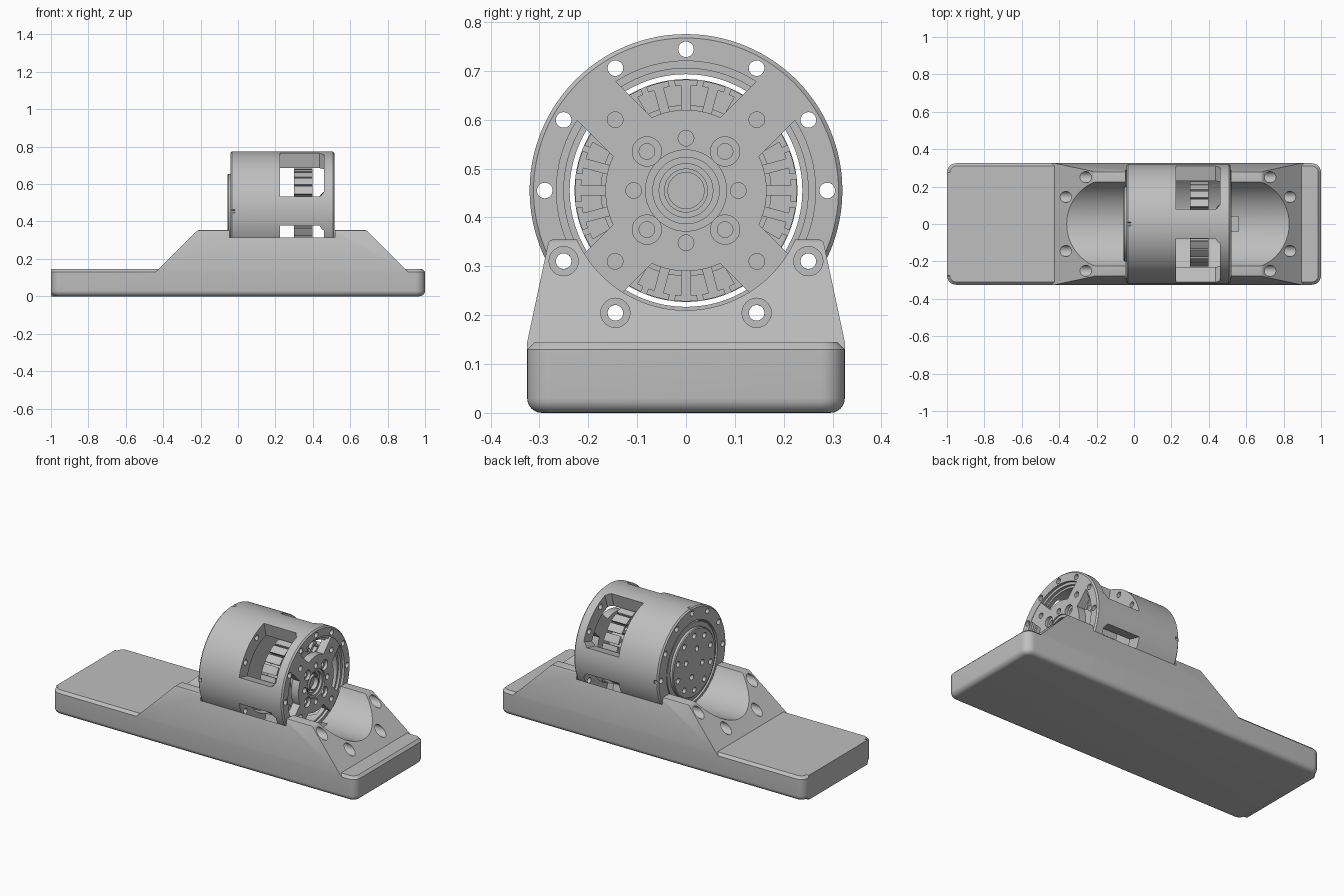
import bpy, bmesh, math
from mathutils import Vector

if "Cube" in bpy.data.objects:
    bpy.data.objects.remove(bpy.data.objects["Cube"])

AXIS_Z = 0.455      # height of the motor axis, which runs along x
BOLT_R = 0.289      # radius of the outer bolt circle

grey = bpy.data.materials.new("plain_grey")
grey.use_nodes = True
grey.diffuse_color = (0.52, 0.52, 0.52, 1)
grey.node_tree.nodes["Principled BSDF"].inputs["Base Color"].default_value = (0.52, 0.52, 0.52, 1)


def make(name, bm):
    bmesh.ops.remove_doubles(bm, verts=bm.verts, dist=1e-5)
    bmesh.ops.recalc_face_normals(bm, faces=bm.faces)
    mesh = bpy.data.meshes.new(name)
    bm.to_mesh(mesh)
    bm.free()
    mesh.materials.append(grey)
    obj = bpy.data.objects.new(name, mesh)
    bpy.context.collection.objects.link(obj)
    return obj


def activate(obj):
    bpy.ops.object.select_all(action='DESELECT')
    obj.select_set(True)
    bpy.context.view_layer.objects.active = obj


def cut(obj, bm):
    """Subtract the solids in bm from obj."""
    cutter = make("cutter", bm)
    cutter.hide_render = True
    mod = obj.modifiers.new("cut", 'BOOLEAN')
    mod.operation, mod.solver, mod.object = 'DIFFERENCE', 'EXACT', cutter
    activate(obj)
    bpy.ops.object.modifier_apply(modifier=mod.name)
    bpy.data.objects.remove(cutter)


def polar(r, degrees):
    a = math.radians(degrees)
    return r * math.cos(a), r * math.sin(a)


def skin(bm, loops, caps=True):
    """Bridge equal loops of points into a solid."""
    rows = [[bm.verts.new(p) for p in loop] for loop in loops]
    for a, b in zip(rows, rows[1:]):
        for i in range(len(a)):
            j = (i + 1) % len(a)
            bm.faces.new((a[i], a[j], b[j], b[i]))
    if caps:
        bm.faces.new(rows[0])
        bm.faces.new(rows[-1])


def lathe(bm, profile, y=0, z=0, n=24):
    """Turn a closed (x, radius) profile about an axis along x."""
    rows = []
    for x, r in profile:
        ring = [polar(r, 360 * i / n) for i in range(n)]
        rows.append([bm.verts.new((x, y + u, AXIS_Z + z + v)) for u, v in ring])
    for k, row in enumerate(rows):
        nxt = (k + 1) % len(rows)
        if profile[k][1] == 0 and profile[nxt][1] == 0:
            continue
        for i in range(n):
            j = (i + 1) % n
            bm.faces.new((row[i], row[j], rows[nxt][j], rows[nxt][i]))


def rod(bm, x0, x1, r, y=0, z=0, n=24):
    lathe(bm, [(x0, 0), (x0, r), (x1, r), (x1, 0)], y, z, n)


def box(bm, lo, hi):
    skin(bm, [[(x, lo[1], lo[2]), (x, hi[1], lo[2]), (x, hi[1], hi[2]), (x, lo[1], hi[2])]
              for x in (lo[0], hi[0])])


# Base slab: rounded corners, rounded underside, chamfered top rim
bm = bmesh.new()
box(bm, (-1, -0.325, 0), (1, 0.325, 0.145))
upright = [e for e in bm.edges if abs(e.verts[0].co.z - e.verts[1].co.z) > 0.1]
bmesh.ops.bevel(bm, geom=upright, offset=0.05, segments=8, profile=0.5, affect='EDGES')
for height, size, steps in ((0, 0.03, 6), (0.145, 0.015, 1)):
    rim = [e for e in bm.edges if all(abs(v.co.z - height) < 1e-4 for v in e.verts)]
    bmesh.ops.bevel(bm, geom=rim, offset=size, segments=steps, profile=0.5, affect='EDGES')
base = make("base", bm)

# Cradle: sloped block that carries the motor
bm = bmesh.new()
levels = ((0.13, 0.325), (0.145, 0.325), (0.355, 0.28))
skin(bm, [[(z - 0.57, -w, z), (1.04 - z, -w, z), (1.04 - z, w, z), (z - 0.57, w, z)]
          for z, w in levels])
crest = [e for e in bm.edges if all(v.co.z > 0.35 for v in e.verts)]
bmesh.ops.bevel(bm, geom=crest, offset=0.008, segments=2, profile=0.5, affect='EDGES')
cradle = make("cradle", bm)

# Cradle groove, motor seat, cable slot and counterbored screw holes
bm = bmesh.new()
lathe(bm, [(-1.2, 0), (-1.2, 0.245), (-0.045, 0.245), (-0.045, 0.321),
           (0.518, 0.321), (0.518, 0.245), (1.2, 0.245), (1.2, 0)], n=128)
cut(cradle, bm)
bm = bmesh.new()
box(bm, (0.5, -0.04, 0.16), (0.56, 0.04, 0.3))
cut(cradle, bm)
bm = bmesh.new()
for angle in (210, 240, 300, 330):
    y, z = polar(BOLT_R, angle)
    lathe(bm, [(-1.2, 0), (-1.2, 0.03), (-0.17, 0.03), (-0.17, 0.016),
               (0.64, 0.016), (0.64, 0.03), (1.2, 0.03), (1.2, 0)], y, z)
cut(cradle, bm)

# Motor shell with stepped mouth
bm = bmesh.new()
lathe(bm, [(-0.04, 0.238), (-0.04, 0.312), (-0.032, 0.32), (0.507, 0.32), (0.515, 0.312),
           (0.515, 0.265), (0.5, 0.265), (0.5, 0.25), (0.485, 0.25), (0.485, 0.238)], n=128)
shell = make("motor_shell", bm)

# Four shell windows with clipped corners
bm = bmesh.new()
for quarter in range(4):
    loops = []
    for x, spread in ((0.225, 31), (0.435, 31), (0.46, 26)):
        mid = 45 + 90 * quarter
        arc = [polar(r, mid + s * spread) for r, s in
               ((0.2, -1), (0.42, -1), (0.42, 0), (0.42, 1), (0.2, 1))]
        loops.append([(x, y, AXIS_Z + z) for y, z in arc])
    skin(bm, loops)
cut(shell, bm)

# Shell bolt holes and small index marks
bm = bmesh.new()
for k in range(12):
    rod(bm, -0.1, 0.6, 0.016, *polar(BOLT_R, 30 * k), n=20)
cut(shell, bm)
bm = bmesh.new()
for k in range(4):
    rod(bm, -0.1, -0.015, 0.01, *polar(0.322, 90 * k), n=12)
cut(shell, bm)

# Spider end plate: hub disc with four arms
bm = bmesh.new()
outline = []
for k in range(4):
    mid = 45 + 90 * k
    c, s = polar(1, mid)
    for side in (-0.056, 0.056):
        outline.append((0.275 * c - side * s, 0.275 * s + side * c))
    outline += [polar(0.165, mid + 19.8 + 50.4 * i / 10) for i in range(11)]
skin(bm, [[(x, y, AXIS_Z + z) for y, z in outline] for x in (0.465, 0.513)])
plate = make("end_plate", bm)

# End plate bores
bm = bmesh.new()
lathe(bm, [(0.4, 0), (0.4, 0.055), (0.49, 0.055), (0.49, 0.068), (0.505, 0.068),
           (0.505, 0.083), (0.6, 0.083), (0.6, 0)], n=48)
for k in range(4):
    y, z = polar(0.113, 45 + 90 * k)
    lathe(bm, [(0.475, 0), (0.475, 0.016), (0.495, 0.016), (0.495, 0.03), (0.6, 0.03), (0.6, 0)], y, z)
    rod(bm, 0.475, 0.6, 0.016, *polar(0.107, 90 * k))
    rod(bm, 0.475, 0.6, 0.016, *polar(0.205, 45 + 90 * k))
cut(plate, bm)

# Shaft with hollow tip
bm = bmesh.new()
lathe(bm, [(0.19, 0), (0.19, 0.065), (0.47, 0.065), (0.47, 0.045), (0.5, 0.045),
           (0.5, 0.037), (0.475, 0.037), (0.475, 0)], n=48)
shaft = make("shaft", bm)

# Rotor with raised output face and its holes
bm = bmesh.new()
lathe(bm, [(-0.055, 0), (-0.055, 0.195), (-0.05, 0.2), (-0.036, 0.2), (-0.036, 0.228),
           (0.2, 0.228), (0.2, 0)], n=96)
rotor = make("rotor", bm)
bm = bmesh.new()
for count, radius in ((10, 0.16), (4, 0.08)):
    for k in range(count):
        rod(bm, -0.1, -0.01, 0.016, *polar(radius, 360 * k / count + 18))
cut(rotor, bm)

# Stator core and its T-shaped teeth
bm = bmesh.new()
rod(bm, 0.31, 0.39, 0.175, n=64)
core = make("stator_core", bm)
bm = bmesh.new()
for k in range(24):
    mid = 15 * k
    c, s = polar(1, mid)
    stem = [(r * c - w * s, r * s + w * c) for r, w in
            ((0.15, -0.01), (0.218, -0.01), (0.218, 0.01), (0.15, 0.01))]
    tip = [polar(r, mid + t) for r, t in
           ((0.215, -6), (0.227, -6), (0.227, 0), (0.227, 6), (0.215, 6), (0.215, 0))]
    for section in (stem, tip):
        skin(bm, [[(x, y, AXIS_Z + z) for y, z in section] for x in (0.3, 0.397)])
teeth = make("stator_teeth", bm)

for obj in (base, cradle, shell, plate, shaft, rotor, core, teeth):
    activate(obj)
    bpy.ops.object.shade_smooth_by_angle(angle=math.radians(30))
